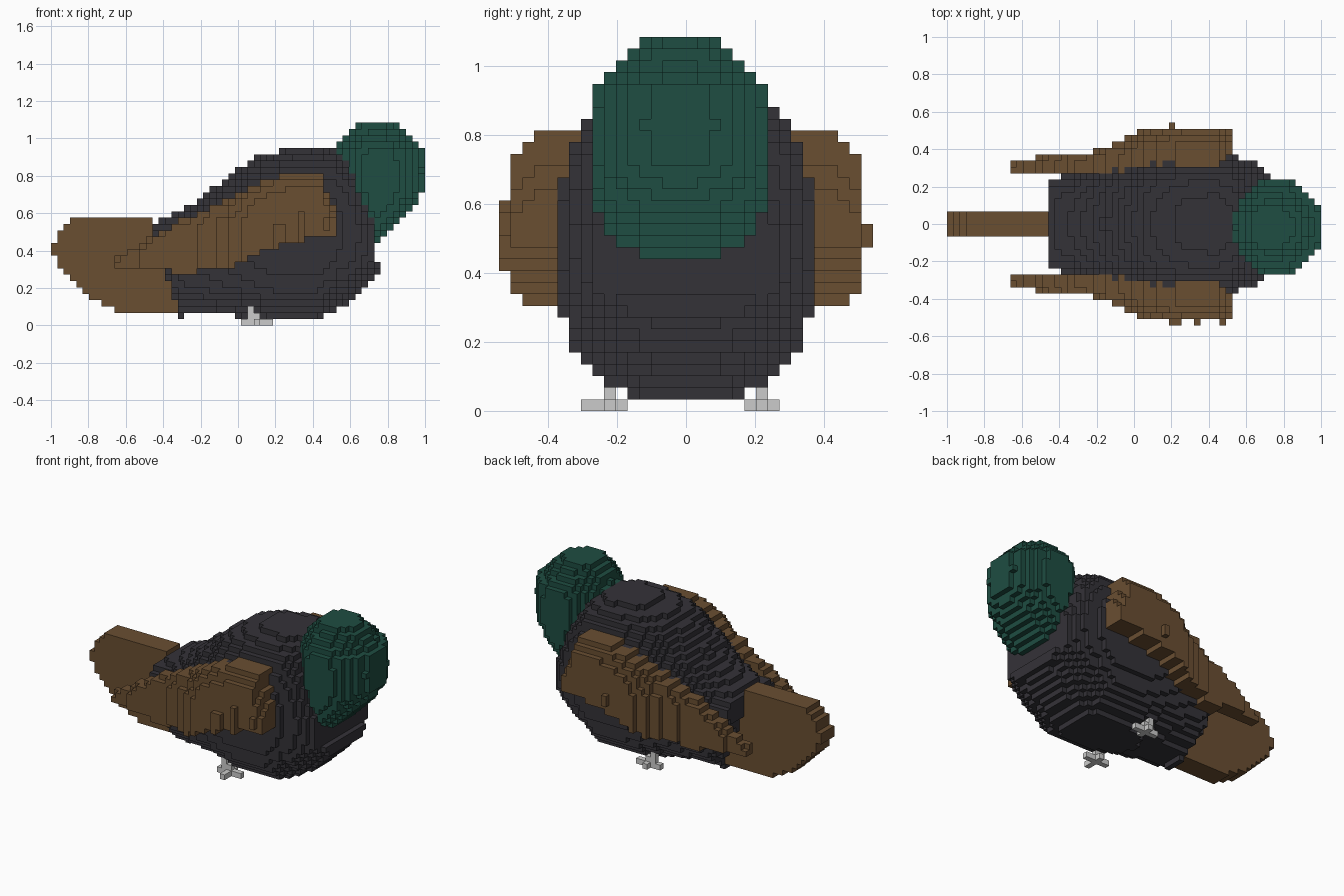
import bpy, bmesh

cube = bpy.data.objects.get("Cube")
if cube:
    bpy.data.objects.remove(cube, do_unlink=True)

V = 2 / 59                      # block size
NX, NY, NZ = 59, 16, 32         # blocks along x, half of y, z


def material(name, rgb):
    m = bpy.data.materials.new(name)
    m.use_nodes = True
    m.diffuse_color = (*rgb, 1)
    bsdf = next(n for n in m.node_tree.nodes if n.type == 'BSDF_PRINCIPLED')
    bsdf.inputs["Base Color"].default_value = (*rgb, 1)
    bsdf.inputs["Roughness"].default_value = 0.8
    return m


CHARCOAL = material("charcoal", (0.034, 0.032, 0.039))
GREEN = material("dark green", (0.013, 0.075, 0.054))
BROWN = material("brown", (0.143, 0.077, 0.031))
GREY = material("light grey", (0.60, 0.60, 0.595))


def lookup(table, t):
    """Interpolate a row of values at t, or None outside the table."""
    for a, b in zip(table, table[1:]):
        if a[0] <= t <= b[0]:
            f = (t - a[0]) / (b[0] - a[0])
            return [p + (q - p) * f for p, q in zip(a[1:], b[1:])]
    return None


# Body stations: x, bottom z, top z, half width
BODY = [(-.465, .46, .54, .24), (-.39, .27, .575, .25), (-.32, .07, .605, .27),
        (-.19, .07, .675, .30), (-.125, .07, .74, .325), (-.03, .06, .808, .345),
        (.045, .036, .872, .36), (.12, .034, .91, .372), (.26, .034, .945, .374),
        (.44, .034, .952, .374), (.51, .07, .94, .37), (.58, .11, .89, .352),
        (.62, .145, .83, .338), (.66, .185, .74, .315), (.71, .24, .62, .28),
        (.735, .27, .5, .25), (.74, .27, .345, .2), (.762, .27, .345, .18)]

# Head stations: z, back x, front x, half width
HEAD = [(.43, .67, .75, .13), (.49, .64, .80, .185), (.525, .62, .84, .206),
        (.59, .59, .90, .238), (.63, .575, .93, .248), (.68, .55, .965, .255),
        (.73, .535, .995, .258), (.83, .525, 1.005, .26), (.93, .525, .995, .252),
        (.966, .54, .955, .216), (1.0, .56, .925, .182), (1.034, .585, .9, .148),
        (1.09, .63, .84, .11)]

# Tail stations: x, bottom z, top z
TAIL = [(-1, .38, .44), (-.983, .37, .45), (-.949, .305, .51), (-.915, .27, .545),
        (-.881, .235, .576), (-.8, .165, .576), (-.75, .125, .576),
        (-.62, .075, .576), (-.46, .068, .576), (-.32, .068, .2)]

# Wing stations: x, bottom z, top z, outer y
WING = [(-.67, .305, .34, .34), (-.53, .305, .43, .345), (-.5, .305, .46, .372),
        (-.37, .305, .52, .375), (-.36, .27, .54, .375), (-.25, .28, .58, .38),
        (-.18, .295, .615, .405), (-.09, .308, .655, .435), (-.02, .322, .70, .47),
        (.05, .355, .735, .50), (.08, .375, .75, .51), (.18, .41, .79, .53),
        (.3, .448, .815, .53), (.45, .475, .815, .52), (.455, .475, .745, .50),
        (.53, .475, .60, .49)]


def in_body(x, y, z):
    if -.322 < x < -.288 and .034 < z < .07 and abs(y) < .07:
        return True             # small spur under the rear
    s = lookup(BODY, x)
    if not s:
        return False
    mid, half = (s[0] + s[1]) / 2, (s[1] - s[0]) / 2
    t = abs(z - mid) / half
    # The belly is fullest under the chest and rounder toward both ends
    belly = 2.8 - min(.6, 4 * max(0, abs(x - .3) - .1))
    p = belly if z < mid else 2.6
    return t <= 1 and t ** p + (abs(y) / s[2]) ** p <= 1


def in_head(x, y, z):
    s = lookup(HEAD, z)
    if not s:
        return False
    mid, half = (s[0] + s[1]) / 2, (s[1] - s[0]) / 2
    return (abs(x - mid) / half) ** 2 + (abs(y + V / 2) / s[2]) ** 2 <= 1


def in_tail(x, y, z):
    s = lookup(TAIL, x)
    return bool(s) and abs(y) < 2 * V and s[0] <= z <= s[1]


# Raised feather blocks: x range, z range
BUMPS = {1: [(.18, .215, .47, .54)],
         -1: [(.18, .25, .41, .55), (.32, .352, .45, .61), (.455, .487, .5, .58)]}


def in_wing(side):
    def test(x, y, z):
        s, y = lookup(WING, x), y * side
        if not s or not s[0] <= z <= s[1] or y < .27:
            return False
        # Round the upper edge
        t = max(0, (2 * z - s[0] - s[1]) / (s[1] - s[0]))
        outer = min(s[2], .515) - (.09 if x > -.1 else .03) * t ** 2.5
        if any(a < x < b and c < z < d for a, b, c, d in BUMPS[side]):
            outer = 15.9 * V
        return y <= outer
    return test


def foot(y, toe_start, toe_end):
    """Cross of toes with a short stepped leg."""
    cells = {(i, y, 0) for i in range(30, 35)}
    cells |= {(32, j, 0) for j in range(toe_start, toe_end)}
    cells |= {(31, y, 1), (32, y, 1), (31, y, 2)}
    return cells


def fill(test):
    return {(i, j, k) for i in range(NX) for j in range(-NY, NY) for k in range(NZ)
            if test(-1 + (i + .5) * V, (j + .5) * V, (k + .5) * V)}


# Earlier parts keep the blocks they share with later ones
parts = [("left_foot", GREY, foot(6, 5, 8)), ("right_foot", GREY, foot(-7, -9, -5)),
         ("body", CHARCOAL, fill(in_body)), ("head", GREEN, fill(in_head)),
         ("left_wing", BROWN, fill(in_wing(1))), ("right_wing", BROWN, fill(in_wing(-1))),
         ("tail", BROWN, fill(in_tail))]
solid = set()
for _, _, cells in parts:
    cells -= solid
    solid |= cells


def build(name, mat, cells):
    """Make a mesh of the block sides that are not covered."""
    bm = bmesh.new()
    verts = {}

    def corner(c):
        if c not in verts:
            verts[c] = bm.verts.new((-1 + c[0] * V, c[1] * V, c[2] * V))
        return verts[c]

    for cell in sorted(cells):
        for axis in range(3):
            for step in (0, 1):
                near = list(cell)
                near[axis] += 2 * step - 1
                if tuple(near) in solid:
                    continue
                u, w = (axis + 1) % 3, (axis + 2) % 3
                loop = []
                for du, dw in ((0, 0), (1, 0), (1, 1), (0, 1)):
                    c = list(cell)
                    c[axis] += step
                    c[u] += du
                    c[w] += dw
                    loop.append(corner(tuple(c)))
                bm.faces.new(loop if step else loop[::-1])
    mesh = bpy.data.meshes.new(name)
    bm.to_mesh(mesh)
    bm.free()
    mesh.materials.append(mat)
    bpy.context.collection.objects.link(bpy.data.objects.new(name, mesh))


for part in parts:
    build(*part)
